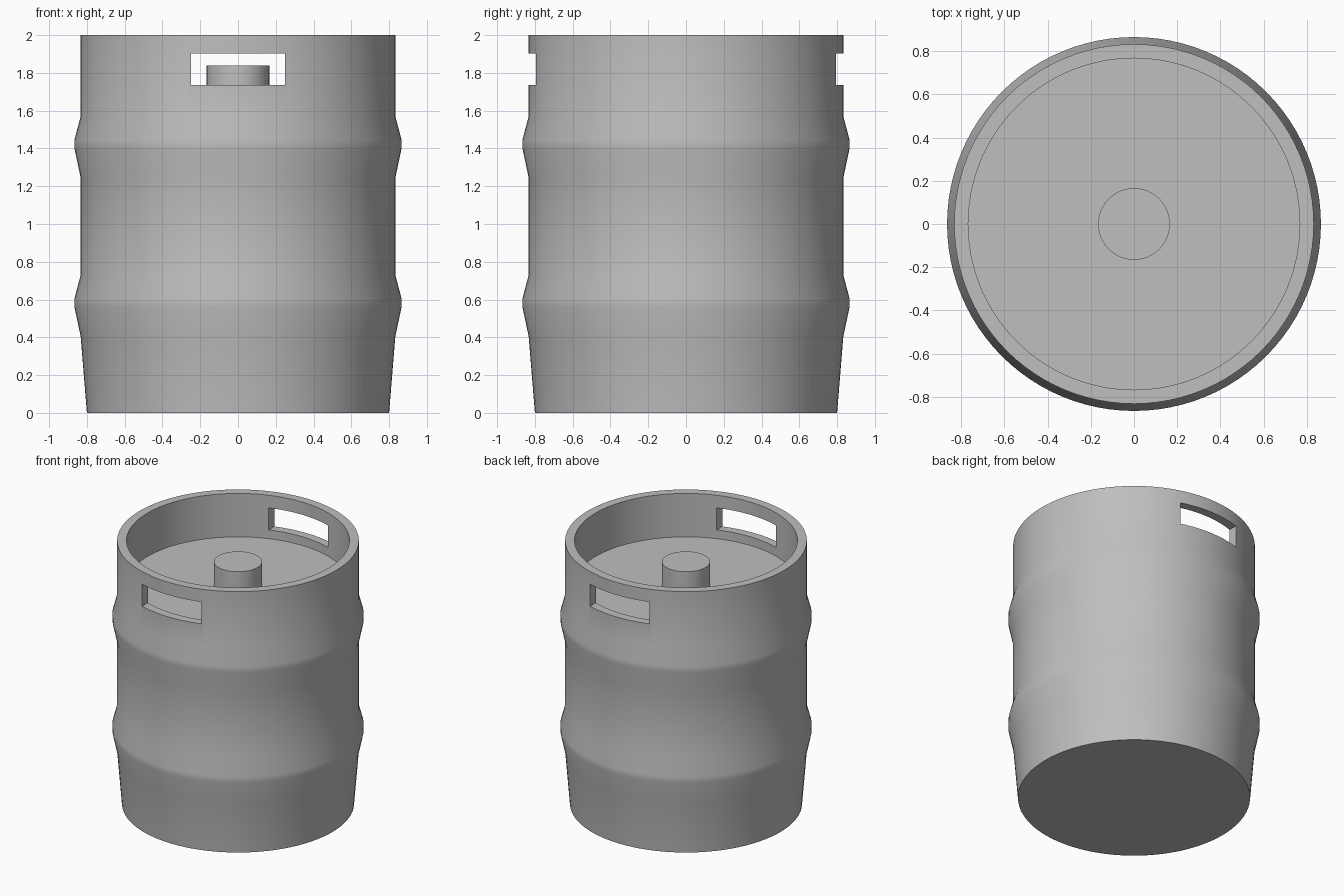
import bpy
import bmesh
import math

cube = bpy.data.objects.get("Cube")
if cube:
    bpy.data.objects.remove(cube, do_unlink=True)

SEGMENTS = 96
FLOOR_Z = 1.67

steel = bpy.data.materials.new("steel grey")
steel.use_nodes = True
steel.diffuse_color = (0.52, 0.52, 0.52, 1)
steel.node_tree.nodes["Principled BSDF"].inputs["Base Color"].default_value = steel.diffuse_color


def finish(obj):
    """Apply the material and smooth shading with sharp edges kept."""
    obj.data.materials.append(steel)
    bpy.ops.object.select_all(action="DESELECT")
    obj.select_set(True)
    bpy.context.view_layer.objects.active = obj
    bpy.ops.object.shade_smooth_by_angle(angle=math.radians(35))


def lathe(name, profile):
    """Spin a profile that starts and ends on the axis into a closed solid."""
    bm = bmesh.new()
    verts = [bm.verts.new((r, 0, z)) for r, z in profile]
    edges = [bm.edges.new(pair) for pair in zip(verts, verts[1:])]
    bmesh.ops.spin(bm, geom=verts + edges, cent=(0, 0, 0), axis=(0, 0, 1),
                   angle=math.tau, steps=SEGMENTS)
    bmesh.ops.remove_doubles(bm, verts=bm.verts, dist=0.0005)
    bmesh.ops.recalc_face_normals(bm, faces=bm.faces)
    mesh = bpy.data.meshes.new(name)
    bm.to_mesh(mesh)
    bm.free()
    obj = bpy.data.objects.new(name, mesh)
    bpy.context.collection.objects.link(obj)
    return obj


# Barrel: tapered base, two rolling ribs, open collar and recessed lid
profile = [(0, 0), (0.80, 0)]
for rib in (0.58, 1.42):
    profile += [(0.833, rib - 0.175), (0.866, rib - 0.02),
                (0.866, rib + 0.025), (0.833, rib + 0.15)]
profile += [(0.833, 2), (0.768, 2), (0.768, FLOOR_Z), (0, FLOOR_Z)]
barrel = lathe("keg_barrel", profile)

# Hand holes through the front and back of the collar
bpy.ops.mesh.primitive_cube_add(size=1, location=(0, 0, 1.82))
cutter = bpy.context.object
cutter.name = "hand_hole_cutter"
cutter.scale = (0.50, 2.2, 0.167)
cutter.hide_render = True
cutter.hide_viewport = True
cut = barrel.modifiers.new("hand_holes", "BOOLEAN")
cut.operation = "DIFFERENCE"
cut.solver = "EXACT"
cut.object = cutter
bpy.context.view_layer.update()
depsgraph = bpy.context.evaluated_depsgraph_get()
cut_mesh = bpy.data.meshes.new_from_object(barrel.evaluated_get(depsgraph))
barrel.modifiers.clear()
barrel.data = cut_mesh
bpy.data.objects.remove(cutter, do_unlink=True)
barrel.data.materials.clear()
finish(barrel)

# Valve neck in the middle of the lid
bpy.ops.mesh.primitive_cylinder_add(vertices=64, radius=0.166, depth=1.84 - FLOOR_Z,
                                    location=(0, 0, (1.84 + FLOOR_Z) / 2))
valve = bpy.context.object
valve.name = "valve_neck"
finish(valve)
